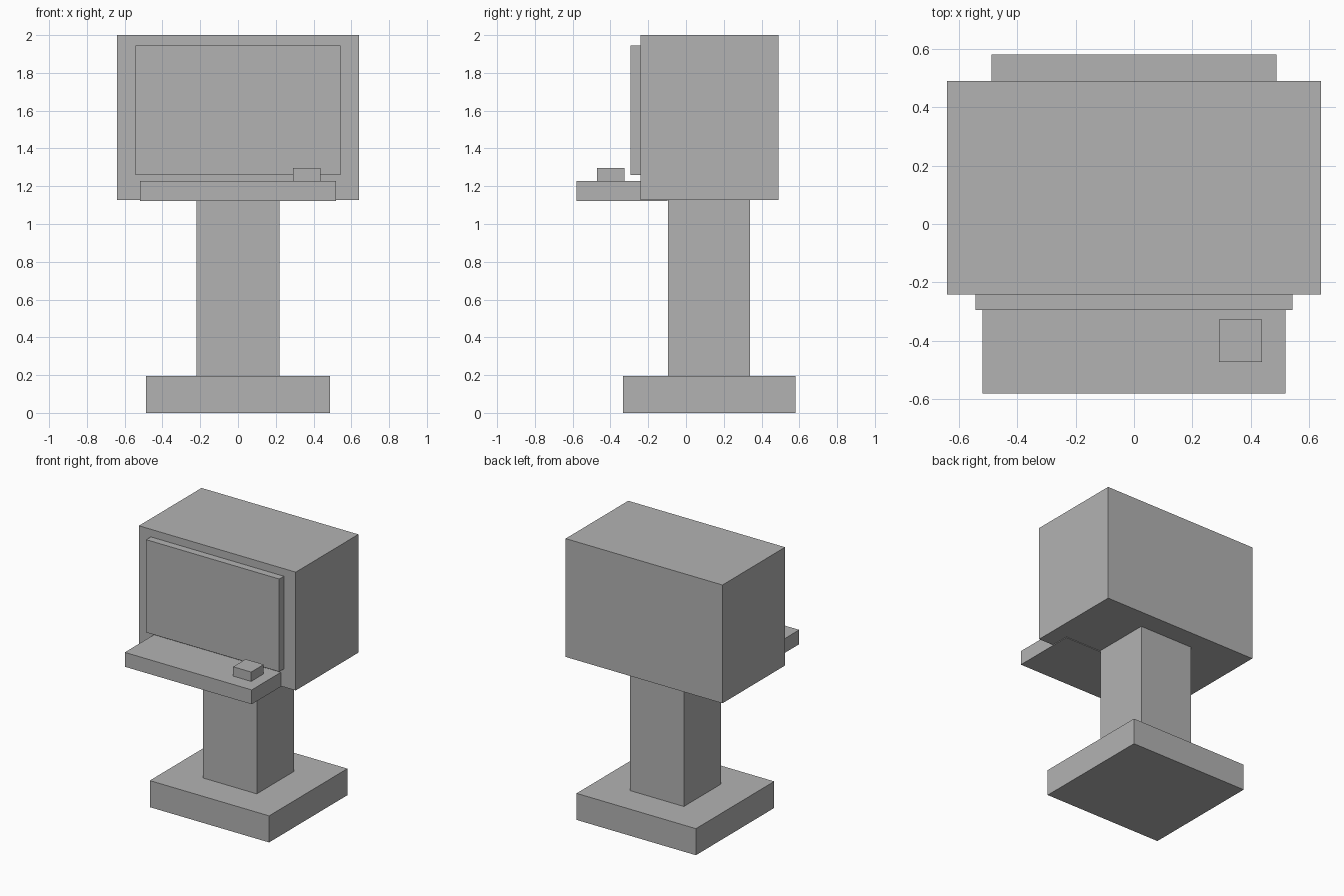
import bpy
import bmesh
from mathutils import Matrix, Vector

if "Cube" in bpy.data.objects:
    bpy.data.objects.remove(bpy.data.objects["Cube"])

grey = bpy.data.materials.new("plain grey")
grey.diffuse_color = (0.45, 0.45, 0.45, 1.0)
grey.use_nodes = True
grey.node_tree.nodes["Principled BSDF"].inputs["Base Color"].default_value = grey.diffuse_color


def box(name, x, y, z):
    """Flat-faced box spanning the given (min, max) ranges."""
    spans = (x, y, z)
    size = [b - a for a, b in spans]
    centre = Vector([(a + b) / 2 for a, b in spans])
    bm = bmesh.new()
    bmesh.ops.create_cube(
        bm, size=1.0,
        matrix=Matrix.Translation(centre) @ Matrix.Diagonal((*size, 1.0)))
    mesh = bpy.data.meshes.new(name)
    bm.to_mesh(mesh)
    bm.free()
    mesh.materials.append(grey)
    obj = bpy.data.objects.new(name, mesh)
    bpy.context.collection.objects.link(obj)
    return obj


# Pedestal: floor plate and column
box("base", (-0.487, 0.487), (-0.333, 0.58), (0.0, 0.196))
box("column", (-0.22, 0.22), (-0.095, 0.339), (0.196, 1.127))

# Monitor: housing with a raised screen on the front
box("housing", (-0.64, 0.64), (-0.241, 0.489), (1.127, 2.0))
box("screen", (-0.543, 0.543), (-0.295, -0.241), (1.26, 1.944))

# Shelf, running back under the housing, with a small button block on top
box("shelf", (-0.518, 0.518), (-0.58, -0.098), (1.122, 1.228))
box("button_block", (0.291, 0.438), (-0.472, -0.326), (1.228, 1.297))
